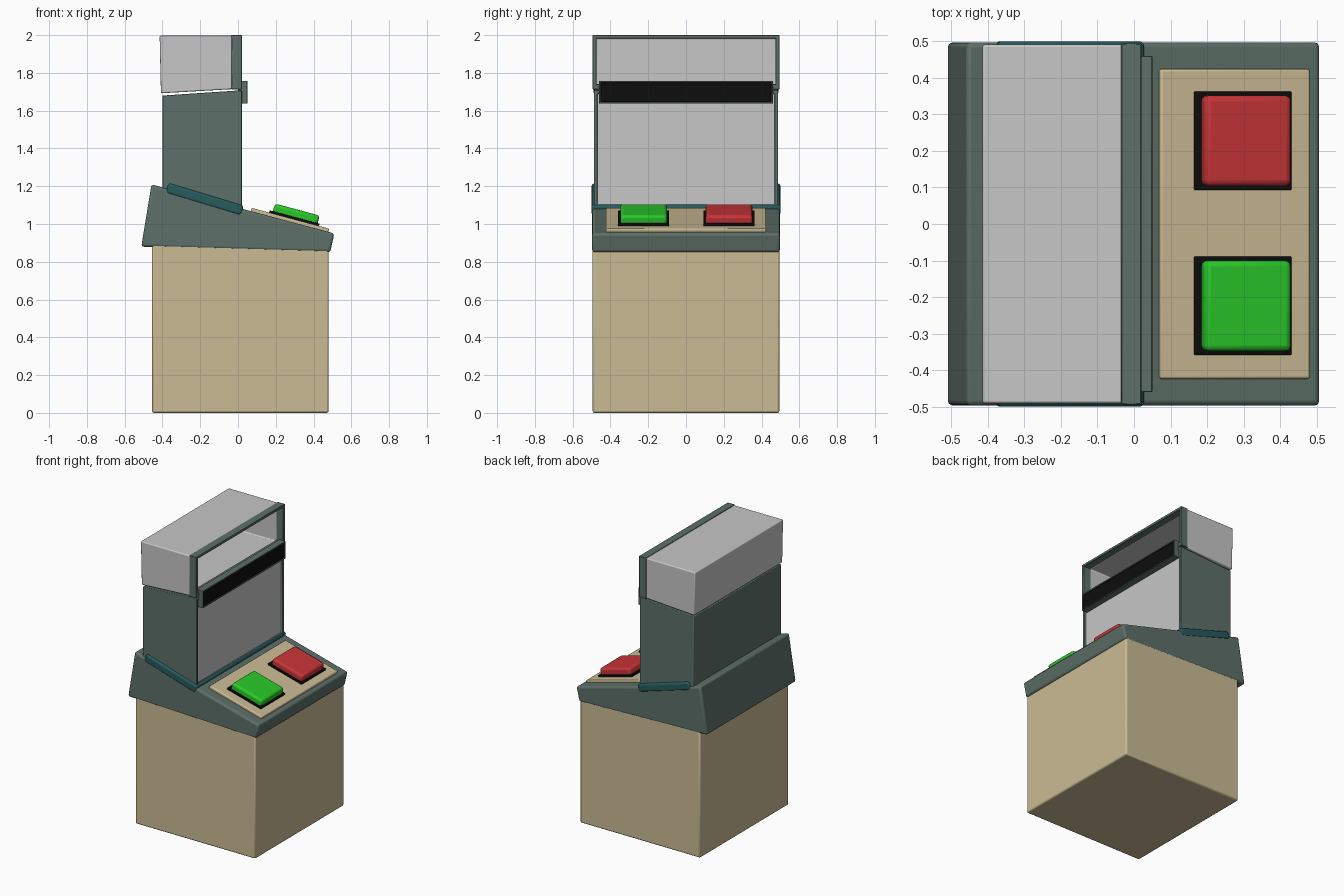
import bpy, bmesh, math
from mathutils import Vector

cube = bpy.data.objects.get("Cube")
if cube:
    bpy.data.objects.remove(cube, do_unlink=True)


def material(name, r, g, b):
    m = bpy.data.materials.new(name)
    m.use_nodes = True
    m.diffuse_color = (r, g, b, 1)
    bsdf = next(n for n in m.node_tree.nodes if n.type == 'BSDF_PRINCIPLED')
    bsdf.inputs["Base Color"].default_value = (r, g, b, 1)
    bsdf.inputs["Roughness"].default_value = 0.6
    return m


BEIGE = material("beige", 0.60, 0.50, 0.30)
GREEN_GREY = material("green grey", 0.11, 0.16, 0.138)
TEAL = material("teal", 0.02, 0.105, 0.11)
GREY = material("light grey", 0.57, 0.57, 0.57)
BLACK = material("black", 0.004, 0.004, 0.004)
RED = material("red", 0.58, 0.035, 0.04)
GREEN = material("bright green", 0.022, 0.58, 0.022)

SLOPE = 0.268                      # fall of the console top along x
TILT = math.atan(SLOPE)


def deck_z(x):
    return 1.2 - (x + 0.425) * SLOPE


def prism(name, profile, y0, y1, mats, bevel=0.01, segments=2, recess=None):
    """Extrude an x-z profile along y; recess = (border, depth) sinks the +x face."""
    bm = bmesh.new()
    face = bm.faces.new([bm.verts.new((x, y0, z)) for x, z in profile])
    grown = bmesh.ops.extrude_face_region(bm, geom=[face])["geom"]
    bmesh.ops.translate(bm, vec=(0, y1 - y0, 0),
                        verts=[v for v in grown if isinstance(v, bmesh.types.BMVert)])
    bmesh.ops.recalc_face_normals(bm, faces=bm.faces)
    bm.normal_update()
    if recess:
        front = max(bm.faces, key=lambda f: f.normal.x)
        bmesh.ops.inset_individual(bm, faces=[front], thickness=recess[0])
        inner = bmesh.ops.extrude_discrete_faces(bm, faces=[front])["faces"][0]
        bmesh.ops.translate(bm, vec=(-recess[1], 0, 0), verts=inner.verts)
        inner.material_index = len(mats) - 1
    mesh = bpy.data.meshes.new(name)
    bm.to_mesh(mesh)
    bm.free()
    obj = bpy.data.objects.new(name, mesh)
    bpy.context.collection.objects.link(obj)
    for m in mats:
        mesh.materials.append(m)
    mod = obj.modifiers.new("Bevel", 'BEVEL')
    mod.width, mod.segments, mod.limit_method = bevel, segments, 'ANGLE'
    bpy.ops.object.select_all(action='DESELECT')
    obj.select_set(True)
    bpy.context.view_layer.objects.active = obj
    bpy.ops.object.shade_smooth_by_angle(angle=math.radians(40))
    return obj


def box(name, x, y, z, mats, **kw):
    profile = [(x[0], z[0]), (x[1], z[0]), (x[1], z[1]), (x[0], z[1])]
    return prism(name, profile, y[0], y[1], mats, **kw)


def sloped(name, x, y, low, high, mat, bevel):
    """Box lying on the console slope, from low to high above its surface."""
    mid, half = sum(x) / 2, (x[1] - x[0]) / 2 / math.cos(TILT)
    obj = box(name, (-half, half), y, (low, high), [mat], bevel=bevel, segments=3)
    obj.location = (mid, 0, deck_z(mid))
    obj.rotation_euler.y = TILT
    return obj


# Pedestal and wedge-shaped console
box("pedestal", (-0.455, 0.48), (-0.494, 0.494), (0, 0.9), [BEIGE])
prism("console", [(-0.512, 0.88), (0.488, 0.85), (0.51, 0.95),
                  (-0.41, deck_z(-0.41)), (-0.458, 1.21)],
      -0.497, 0.497, [GREEN_GREY], bevel=0.014, segments=3)

# Collar around the foot of the column
collar = box("column_collar", (-0.208, 0.208), (-0.5, 0.5), (-0.028, 0.028), [TEAL],
             bevel=0.012)
collar.location = (-0.176, 0, 1.13)
collar.rotation_euler.y = math.radians(16.8)

# Column with a sunken screen
prism("column", [(-0.4, 1.1), (0.02, 1.085), (0.02, 1.708), (-0.4, 1.68)],
      -0.487, 0.487, [GREEN_GREY, GREY], bevel=0.004, recess=(0.024, 0.012))

# Hollow head with an open front
prism("head_shell", [(-0.408, 1.692), (-0.03, 1.714), (-0.03, 1.997), (-0.415, 1.997)],
      -0.491, 0.491, [GREY], bevel=0.014, segments=3, recess=(0.02, 0.355))

# Frame around the head opening
FRAME_X = (-0.035, 0.02)
for name, y, z in (("top", (-0.494, 0.494), (1.982, 2.0)),
                   ("bottom", (-0.494, 0.494), (1.712, 1.74)),
                   ("left", (0.474, 0.494), (1.712, 2.0)),
                   ("right", (-0.494, -0.474), (1.712, 2.0))):
    box("head_frame_" + name, FRAME_X, y, z, [GREEN_GREY], bevel=0.002, segments=1)

# Speaker bar under the opening
box("speaker_bar", (0.0, 0.05), (-0.46, 0.46), (1.637, 1.758),
    [GREEN_GREY, BLACK], bevel=0.002, segments=1, recess=(0.012, 0.006))

# Control panel with two large push buttons
sloped("control_panel", (0.068, 0.478), (-0.424, 0.424), -0.02, 0.018, BEIGE, 0.007)
for name, y, mat in (("green_button", -0.224, GREEN), ("red_button", 0.228, RED)):
    sloped(name + "_base", (0.16, 0.424), (y - 0.135, y + 0.135), 0, 0.03, BLACK, 0.003)
    sloped(name, (0.177, 0.414), (y - 0.124, y + 0.124), 0.01, 0.072, mat, 0.016)
